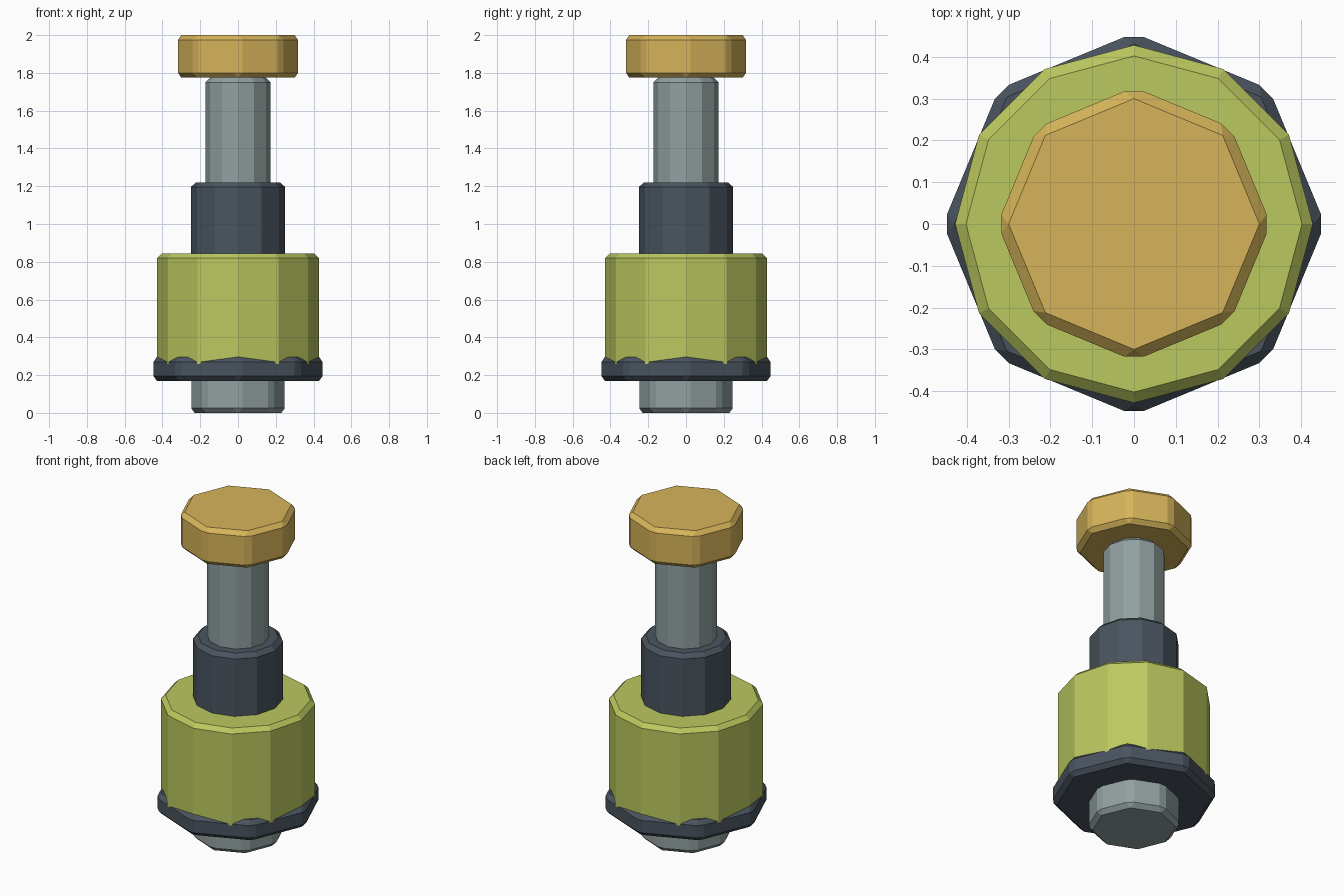
import bpy
import bmesh
import math

cube = bpy.data.objects.get("Cube")
if cube:
    bpy.data.objects.remove(cube, do_unlink=True)


def make_material(name, rgb):
    """Flat material from 0-255 screen values, stored as linear."""
    linear = [((c / 255 + 0.055) / 1.055) ** 2.4 for c in rgb]
    mat = bpy.data.materials.new(name)
    mat.use_nodes = True
    mat.diffuse_color = (*linear, 1)
    bsdf = next(n for n in mat.node_tree.nodes if n.type == "BSDF_PRINCIPLED")
    bsdf.inputs["Base Color"].default_value = (*linear, 1)
    return mat


def make_drum(name, sides, radius, bottom, top, mat):
    """Low-poly upright cylinder with chamfered sharp edges."""
    bm = bmesh.new()
    bmesh.ops.create_cone(bm, cap_ends=True, segments=sides, radius1=radius,
                          radius2=radius, depth=top - bottom)
    mesh = bpy.data.meshes.new(name)
    bm.to_mesh(mesh)
    bm.free()
    mesh.materials.append(mat)
    obj = bpy.data.objects.new(name, mesh)
    obj.location.z = (bottom + top) / 2
    bpy.context.scene.collection.objects.link(obj)
    bevel = obj.modifiers.new("chamfer", "BEVEL")
    bevel.width = 0.025
    bevel.segments = 1
    bevel.limit_method = "ANGLE"
    bevel.angle_limit = math.radians(35)
    return obj


steel = make_material("steel grey", (146, 160, 160))
dark = make_material("dark slate", (74, 84, 95))
lime = make_material("lime green", (187, 200, 94))
gold = make_material("warm gold", (214, 180, 90))

# Foot and flange under the body
make_drum("foot", 8, 0.257, 0.0, 0.22, steel)
make_drum("flange", 8, 0.457, 0.17, 0.295, dark)

# Main body and the sleeve rising from it
make_drum("body", 12, 0.428, 0.235, 0.845, lime)
make_drum("sleeve", 12, 0.25, 0.78, 1.22, dark)

# Plunger rod and its push button
make_drum("rod", 12, 0.172, 1.12, 1.775, steel)
make_drum("button", 8, 0.327, 1.775, 2.0, gold)
